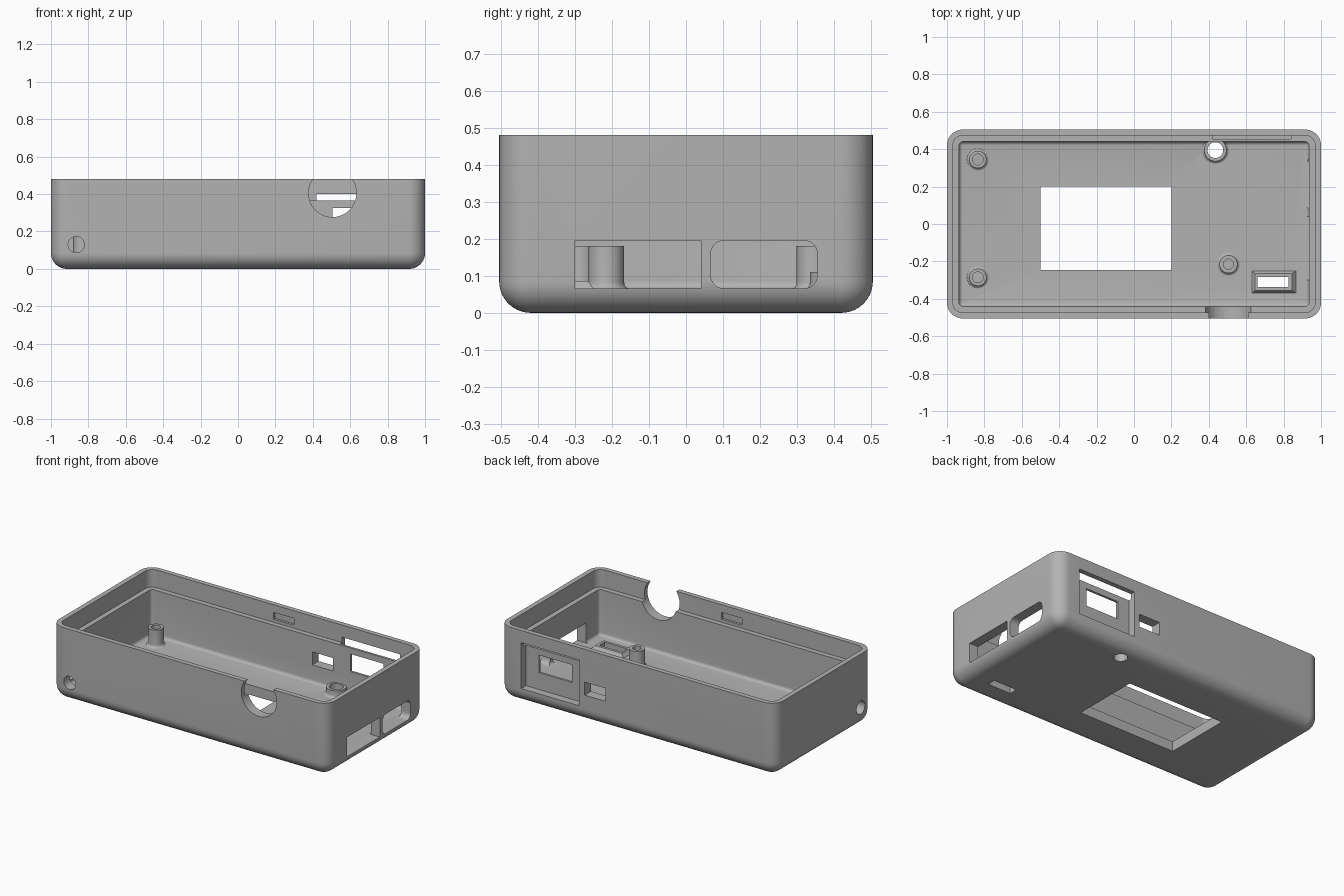
import bpy, bmesh, math
from mathutils import Matrix

if "Cube" in bpy.data.objects:
    bpy.data.objects.remove(bpy.data.objects["Cube"])

HX, HY, H, R = 1.0, 0.505, 0.48, 0.085   # half sizes, height, corner radius
FLOOR, LEDGE = 0.065, 0.365

grey = bpy.data.materials.new("case grey")
grey.diffuse_color = (0.45, 0.45, 0.45, 1)
grey.use_nodes = True
grey.node_tree.nodes["Principled BSDF"].inputs["Base Color"].default_value = grey.diffuse_color


def finish(name, bm, smooth=True):
    bmesh.ops.remove_doubles(bm, verts=bm.verts, dist=1e-5)
    bmesh.ops.recalc_face_normals(bm, faces=bm.faces)
    me = bpy.data.meshes.new(name)
    bm.to_mesh(me)
    bm.free()
    ob = bpy.data.objects.new(name, me)
    bpy.context.collection.objects.link(ob)
    me.materials.append(grey)
    if smooth:
        shade(ob)
    return ob


def shade(ob):
    bpy.ops.object.select_all(action='DESELECT')
    ob.select_set(True)
    bpy.context.view_layer.objects.active = ob
    bpy.ops.object.shade_smooth_by_angle(angle=math.radians(30))


def skin(name, loops, cyclic):
    """Skin stacked loops; cyclic joins last to first, otherwise caps the ends."""
    bm = bmesh.new()
    rows = [[bm.verts.new(p) for p in loop] for loop in loops]
    pairs = list(zip(rows, rows[1:])) + ([(rows[-1], rows[0])] if cyclic else [])
    for a, b in pairs:
        n = len(a)
        for i in range(n):
            j = (i + 1) % n
            bm.faces.new((a[i], a[j], b[j], b[i]))
    if not cyclic:
        bm.faces.new(rows[0])
        bm.faces.new(rows[-1])
    return finish(name, bm)


def rounded_loop(inset, z, steps=10):
    r = R - inset
    pts = []
    for k, (sx, sy) in enumerate(((1, 1), (-1, 1), (-1, -1), (1, -1))):
        for i in range(steps + 1):
            a = math.pi / 2 * (k + i / steps)
            pts.append((sx * (HX - R) + r * math.cos(a),
                        sy * (HY - R) + r * math.sin(a), z))
    return pts


def rect_loop(x0, x1, y0, y1, z):
    return [(x0, y0, z), (x1, y0, z), (x1, y1, z), (x0, y1, z)]


def circle_loop(x, y, r, z, n=40):
    return [(x + r * math.cos(2 * math.pi * i / n),
             y + r * math.sin(2 * math.pi * i / n), z) for i in range(n)]


# Shell: rounded outside, lip with inner ledge, filleted floor
quarter = [math.pi / 2 * i / 10 for i in range(11)]
# a hair short of zero radius keeps the flat caps well formed
outer = [(min(R - 0.001, R * (1 - math.sin(a))), R * (1 - math.cos(a))) for a in quarter]
lip = [(0, H), (0.032, H), (0.032, LEDGE), (0.065, LEDGE)]
inner = [(0.065 + 0.019 * (1 - math.cos(a)), FLOOR + 0.02 * (1 - math.sin(a)))
         for a in quarter[::2]]
shell = skin("case_shell", [rounded_loop(i, z) for i, z in outer + lip + inner], False)


def cut(ob):
    mod = shell.modifiers.new("cut", 'BOOLEAN')
    mod.operation = 'DIFFERENCE'
    mod.solver = 'EXACT'
    mod.object = ob
    bpy.context.view_layer.objects.active = shell
    bpy.ops.object.modifier_apply(modifier=mod.name)
    bpy.data.objects.remove(ob)


def cut_box(x0, x1, y0, y1, z0, z1, round_x=0):
    bm = bmesh.new()
    bmesh.ops.create_cube(bm, size=1)
    for v in bm.verts:
        v.co = ((x0 + x1) / 2 + v.co.x * (x1 - x0),
                (y0 + y1) / 2 + v.co.y * (y1 - y0),
                (z0 + z1) / 2 + v.co.z * (z1 - z0))
    if round_x:
        edges = [e for e in bm.edges
                 if abs(e.verts[0].co.x - e.verts[1].co.x) > 1e-4]
        bmesh.ops.bevel(bm, geom=edges, offset=round_x, segments=6,
                        profile=0.5, affect='EDGES')
    cut(finish("cutter", bm, False))


def cut_round(x, y, z, r, depth, axis):
    bm = bmesh.new()
    rot = {'X': Matrix.Rotation(math.pi / 2, 4, 'Y'),
           'Y': Matrix.Rotation(math.pi / 2, 4, 'X'), 'Z': Matrix()}[axis]
    bmesh.ops.create_cone(bm, cap_ends=True, segments=40, radius1=r, radius2=r,
                          depth=depth, matrix=Matrix.Translation((x, y, z)) @ rot)
    cut(finish("cutter", bm, False))


# Floor openings: screen window and small slot
cut_box(-0.5, 0.2, -0.245, 0.2, -0.1, 0.2)
cut_box(0.66, 0.827, -0.337, -0.283, -0.1, 0.2)
# Right wall ports
cut_box(0.9, 1.1, -0.3, 0.04, FLOOR + 0.001, 0.195)
cut_box(0.9, 1.1, 0.067, 0.355, FLOOR + 0.001, 0.195, 0.035)
# Back wall: recessed pocket, its window, and a small port
cut_box(0.42, 0.84, 0.455, 0.6, 0.10, 0.40)
cut_box(0.505, 0.745, 0.41, 0.6, 0.21, 0.325)
cut_box(0.23, 0.38, 0.41, 0.6, 0.18, 0.265)
# Snap notches in the lip of both long walls
for s in (-1, 1):
    ya, yb = sorted((s * 0.46, s * 0.488))
    cut_box(-0.075, 0.075, ya, yb, 0.385, 0.43)
# Front dial opening and the two strap holes by the front left corner
cut_round(0.505, -0.48, 0.405, 0.128, 0.16, 'Y')
cut_round(-0.865, -0.48, 0.13, 0.043, 0.16, 'Y')
cut_round(-0.97, -0.378, 0.13, 0.043, 0.16, 'X')
# Hole through the floor under the wide post
cut_round(0.435, 0.395, 0.03, 0.042, 0.2, 'Z')
shade(shell)


# Hollow posts with flared feet
def post(name, x, y, r, hole, top):
    prof = [(hole, 0.06), (r + 0.012, 0.06), (r + 0.012, FLOOR), (r + 0.005, 0.069),
            (r + 0.001, 0.075), (r, 0.083), (r, top), (hole, top)]
    skin(name, [circle_loop(x, y, rad, z) for rad, z in prof], True)


post("back_left_post", -0.835, 0.345, 0.046, 0.029, 0.18)
post("front_left_post", -0.835, -0.285, 0.046, 0.029, 0.18)
post("front_right_post", 0.505, -0.215, 0.048, 0.027, 0.18)
post("wide_back_post", 0.435, 0.395, 0.06, 0.042, 0.11)

# Bevelled frame around the small floor slot
skin("slot_frame", [
    rect_loop(0.66, 0.827, -0.337, -0.283, 0.06),
    rect_loop(0.63, 0.865, -0.37, -0.25, 0.06),
    rect_loop(0.63, 0.865, -0.37, -0.25, FLOOR),
    rect_loop(0.648, 0.845, -0.355, -0.265, 0.086),
    rect_loop(0.66, 0.827, -0.337, -0.283, 0.086)], True)
